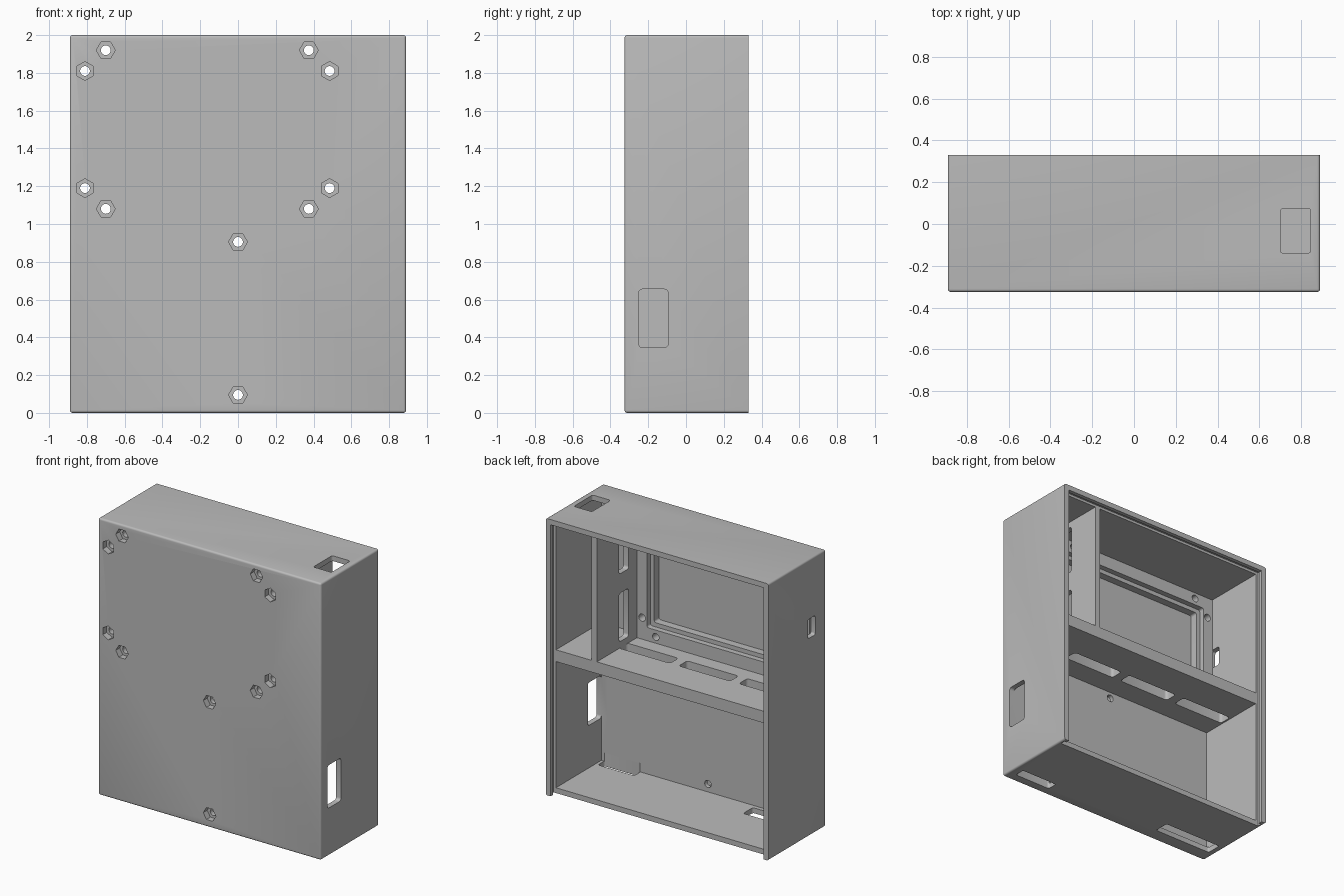
import bpy, bmesh, math
from mathutils import Matrix, Vector

old = bpy.data.objects.get("Cube")
if old:
    bpy.data.objects.remove(old, do_unlink=True)

grey = bpy.data.materials.new("light_grey_plastic")
grey.use_nodes = True
grey.diffuse_color = (0.5, 0.5, 0.5, 1)
grey.node_tree.nodes["Principled BSDF"].inputs["Base Color"].default_value = (0.5, 0.5, 0.5, 1)


def finish(bm, name):
    mesh = bpy.data.meshes.new(name)
    bm.to_mesh(mesh)
    bm.free()
    mesh.materials.append(grey)
    obj = bpy.data.objects.new(name, mesh)
    bpy.context.collection.objects.link(obj)
    return obj


def block(name, xs, ys, zs, round_axis=None, radius=0.015):
    """Box from ranges; edges along round_axis can be rounded."""
    bm = bmesh.new()
    bmesh.ops.create_cube(bm, size=1)
    spans = (xs, ys, zs)
    for v in bm.verts:
        v.co = Vector([(min(s) + max(s)) / 2 + v.co[i] * (max(s) - min(s))
                       for i, s in enumerate(spans)])
    if round_axis is not None:
        edges = [e for e in bm.edges
                 if abs((e.verts[0].co - e.verts[1].co).normalized()[round_axis]) > 0.9]
        bmesh.ops.bevel(bm, geom=edges, offset=radius, segments=4,
                        profile=0.5, affect='EDGES')
    return finish(bm, name)


def rod(name, x, z, y0, y1, radius, sides):
    """Prism along y with a corner pointing up."""
    bm = bmesh.new()
    bmesh.ops.create_cone(bm, cap_ends=True, segments=sides, radius1=radius,
                          radius2=radius, depth=y1 - y0)
    bmesh.ops.transform(bm, verts=bm.verts, matrix=Matrix.Translation(
        (x, (y0 + y1) / 2, z)) @ Matrix.Rotation(math.pi / 2, 4, 'X'))
    return finish(bm, name)


def cut(target, cutter):
    mod = target.modifiers.new("cut", 'BOOLEAN')
    mod.operation = 'DIFFERENCE'
    mod.solver = 'EXACT'
    mod.object = cutter
    bpy.context.view_layer.objects.active = target
    bpy.ops.object.modifier_apply(modifier=mod.name)


def carve(cutter, *targets):
    """Subtract one cutter from several parts, then drop it."""
    cutter.hide_render = True
    for t in targets:
        cut(t, cutter)
    bpy.data.objects.remove(cutter, do_unlink=True)


W, FRONT, BACK = 0.89, -0.325, 0.33
IN = 0.852              # inner side walls
PANEL = -0.25           # inner face of the front panel
LID = 0.268             # where the lid seat starts
MOUNT = -0.19           # inner face of the display mount

# Outer case, rounded everywhere but at the open back
bm = bmesh.new()
bmesh.ops.create_cube(bm, size=1)
for v in bm.verts:
    v.co = Vector((v.co.x * 2 * W, v.co.y * (BACK - FRONT) + (BACK + FRONT) / 2, v.co.z * 2 + 1))
soft = [e for e in bm.edges if min(v.co.y for v in e.verts) < 0]
bmesh.ops.bevel(bm, geom=soft, offset=0.014, segments=4, profile=0.5, affect='EDGES')
case = finish(bm, "case")
carve(block("cavity", (-IN, IN), (PANEL, 1), (0.038, 1.962)), case)

# Lid track: grooves in the sides and top, open at the bottom
carve(block("lid_groove", (-IN - 0.018, IN + 0.018), (LID, 0.302), (-0.1, 1.98)), case)
carve(block("lid_entry", (-IN, IN), (LID, 1), (-0.1, 0.1)), case)

# Inner parts
shelf = block("shelf", (-IN - 0.005, IN + 0.005), (PANEL - 0.005, LID), (0.95, 1.035))
partition = block("partition", (0.525, 0.566), (PANEL - 0.005, LID), (1.03, 1.966))
mount = block("display_mount", (-IN - 0.004, 0.53), (PANEL - 0.004, MOUNT), (1.03, 1.966))

# Cable slots in the shelf and the partition
for i in (-1, 0, 1):
    c = -0.155 + i * 0.48
    carve(block("shelf_slot", (c - 0.205, c + 0.205), (-0.085, 0.01), (0.8, 1.2), 2, 0.02), shelf)
for z in (1.255, 1.745):
    carve(block("partition_slot", (0.4, 0.7), (-0.095, 0.015), (z - 0.175, z + 0.175), 0, 0.02),
          partition)

# Stepped display recess
carve(block("recess", (-0.775, 0.445), (-0.23, 0), (1.13, 1.87), 1), mount)
carve(block("deep_recess", (-0.745, 0.415), (-0.285, 0), (1.16, 1.84), 1), mount, case)

# Openings in the outer walls
carve(block("side_window", (0.8, 1), (-0.25, -0.095), (0.345, 0.655), 0, 0.02), case)
carve(block("small_window", (-1, -0.84), (-0.205, -0.12), (1.43, 1.57), 0), case)
carve(block("top_window", (0.70, 0.845), (-0.14, 0.075), (1.9, 2.1), 2), case)
carve(block("bottom_slot", (0.54, 0.83), (-0.255, -0.18), (-0.1, 0.1), 2), case)
carve(block("bottom_window", (-0.845, -0.38), (-0.22, -0.11), (-0.1, 0.1), 2), case)

# Screw bores with hexagonal nut pockets
screws = [(0, 0.095), (0, 0.905)]
for side in (-1, 1):
    for up in (-1, 1):
        screws += [(-0.1625 + side * 0.6475, 1.5 + up * 0.31),
                   (-0.1625 + side * 0.5375, 1.5 + up * 0.42)]
for x, z in screws:
    targets = (case, mount) if z > 1 else (case,)
    carve(rod("bore", x, z, -0.5, -0.1, 0.026, 20), *targets)
    bm_hex = rod("nut_pocket", x, z, -0.5, FRONT + 0.045, 0.05, 6)
    # The outer screws at the sides stand on a corner, the others on a flat
    if abs(x + 0.1625) < 0.6:
        bm_hex.data.transform(Matrix.Translation((x, 0, z)) @ Matrix.Rotation(math.pi / 6, 4, 'Y')
                              @ Matrix.Translation((-x, 0, -z)))
    carve(bm_hex, case)

# Smooth rounded edges, keep the rest crisp
bpy.ops.object.select_all(action='DESELECT')
for part in (case, shelf, partition, mount):
    part.select_set(True)
bpy.context.view_layer.objects.active = case
bpy.ops.object.shade_smooth_by_angle(angle=math.radians(30))
